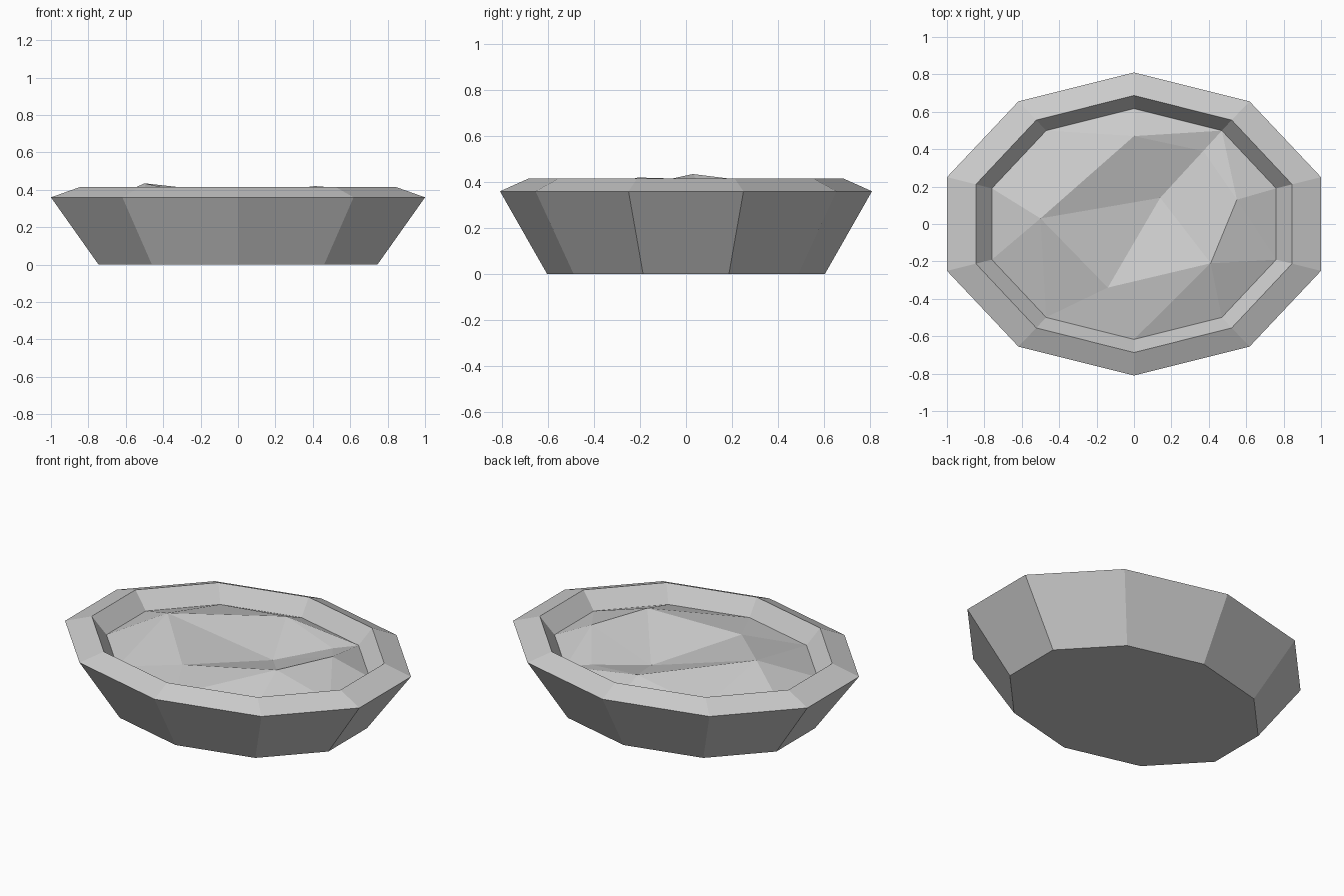
import bpy
import bmesh
from math import cos, sin, radians

SIDES = 10

cube = bpy.data.objects.get("Cube")
if cube:
    bpy.data.objects.remove(cube, do_unlink=True)

grey = bpy.data.materials.new("plain_grey")
grey.use_nodes = True
colour = (0.6, 0.6, 0.6, 1)
grey.diffuse_color = colour
grey.node_tree.nodes["Principled BSDF"].inputs["Base Color"].default_value = colour


def ring(bm, half_width, half_depth, z):
    """Ten-sided oval with a corner at the front, counter-clockwise."""
    rx = half_width / cos(radians(18))
    angles = [radians(-90 + 360 * i / SIDES) for i in range(SIDES)]
    return [bm.verts.new((rx * cos(a), half_depth * sin(a), z)) for a in angles]


def finish(bm, name):
    mesh = bpy.data.meshes.new(name)
    bm.to_mesh(mesh)
    bm.free()
    mesh.materials.append(grey)
    obj = bpy.data.objects.new(name, mesh)
    bpy.context.collection.objects.link(obj)


# Bowl: base, outer wall, sloped rim and inner wall
INNER = (0.76, 0.617, 0.316)
profile = [(0.745, 0.605, 0), (1, 0.81, 0.36), (0.845, 0.687, 0.415), INNER]
bm = bmesh.new()
rings = [ring(bm, *p) for p in profile]
bm.faces.new(reversed(rings[0]))
for low, high in zip(rings, rings[1:]):
    for i in range(SIDES):
        j = (i + 1) % SIDES
        bm.faces.new((low[i], low[j], high[j], high[i]))
finish(bm, "bowl")

# Contents: faceted lumpy surface; digits are rim corners, letters are lumps
lumps = {
    "A": (-0.5, 0.03, 0.435),
    "B": (0, 0.47, 0.38),
    "C": (0.37, 0.39, 0.313),
    "D": (0.14, 0.14, 0.275),
    "E": (0.55, 0.13, 0.41),
    "F": (0.41, -0.21, 0.42),
    "G": (-0.14, -0.34, 0.355),
}
facets = ("ADB DCB AGD GFD FED DEC 01F 0FG 12F 2EF 23E 34E "
          "4CE 4BC 45B 56B 6AB 67A 78A 89A 9GA 90G")
bm = bmesh.new()
corners = {str(i): v for i, v in enumerate(ring(bm, *INNER))}
corners.update({key: bm.verts.new(co) for key, co in lumps.items()})
for facet in facets.split():
    bm.faces.new([corners[key] for key in facet])
finish(bm, "bowl_contents")
